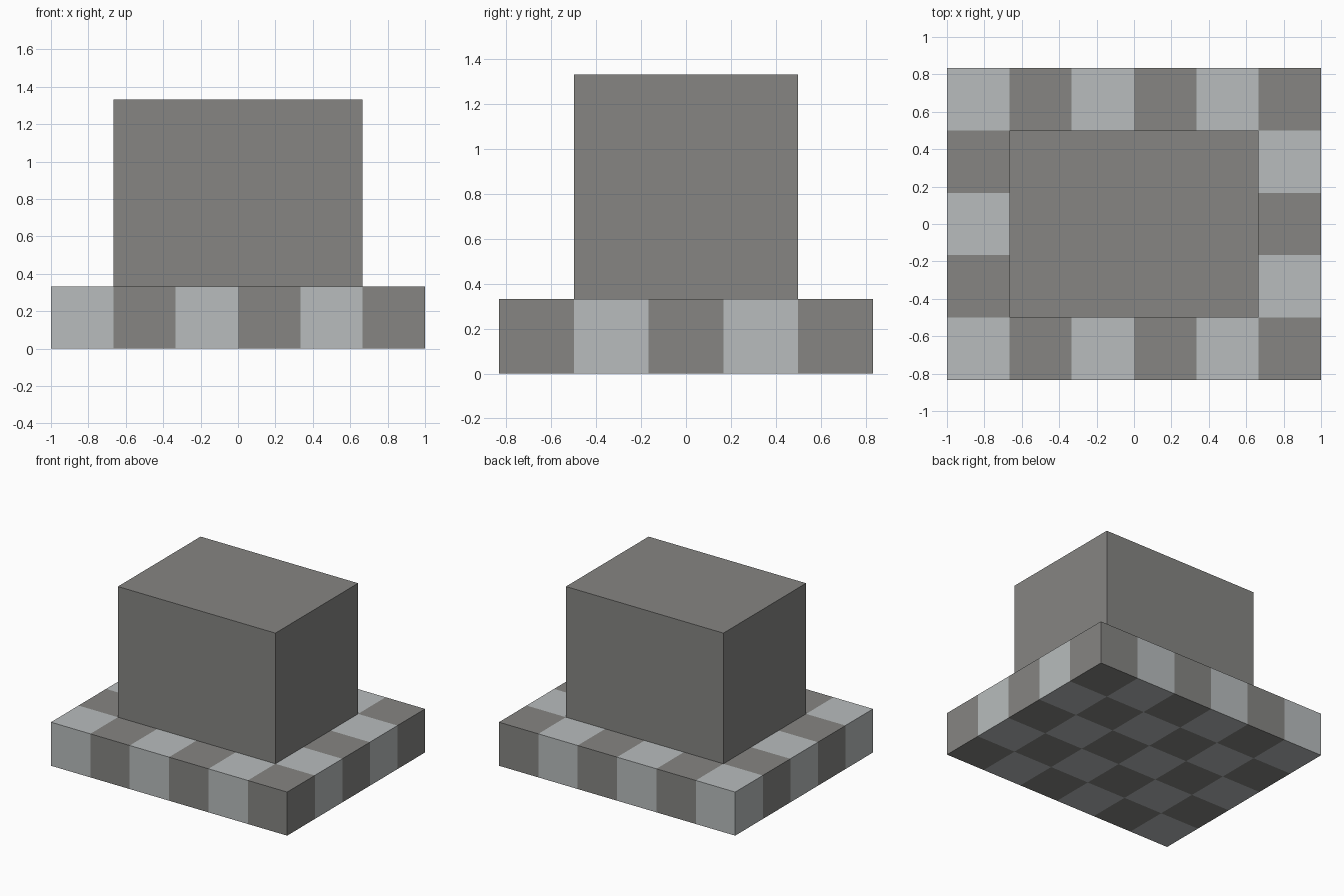
import bpy, bmesh, math

cube = bpy.data.objects.get("Cube")
if cube:
    bpy.data.objects.remove(cube, do_unlink=True)

TILE = 1 / 3
COLS, ROWS = 6, 5


def make_material(name, colour):
    mat = bpy.data.materials.new(name)
    mat.use_nodes = True
    mat.diffuse_color = colour
    mat.node_tree.nodes["Principled BSDF"].inputs["Base Color"].default_value = colour
    return mat


def add_object(name, bm, materials):
    mesh = bpy.data.meshes.new(name)
    bm.to_mesh(mesh)
    bm.free()
    for mat in materials:
        mesh.materials.append(mat)
    obj = bpy.data.objects.new(name, mesh)
    bpy.context.collection.objects.link(obj)
    return obj


def block(cols, rows, z, height):
    """Closed slab whose faces are divided into square tiles."""
    bm = bmesh.new()
    bmesh.ops.create_grid(bm, x_segments=cols, y_segments=rows, size=0.5)
    for v in bm.verts:
        v.co = (v.co.x * cols * TILE, v.co.y * rows * TILE, z)
    top = bmesh.ops.extrude_face_region(bm, geom=bm.faces[:], use_keep_orig=True)["geom"]
    raised = [g for g in top if isinstance(g, bmesh.types.BMVert)]
    bmesh.ops.translate(bm, verts=raised, vec=(0, 0, height))
    bmesh.ops.recalc_face_normals(bm, faces=bm.faces)
    return bm


light = make_material("light grey", (0.48, 0.505, 0.509, 1))
dark = make_material("dark grey", (0.237, 0.235, 0.225, 1))

# Chequered base: colour alternates by tile, found just inside each face
bm = block(COLS, ROWS, 0, TILE)
for face in bm.faces:
    inside = face.calc_center_median() - face.normal * TILE / 4
    col = math.floor(inside.x / TILE + COLS / 2)
    row = math.floor(inside.y / TILE + ROWS / 2)
    face.material_index = (col + row) % 2
add_object("chequered_base", bm, [light, dark])

# Plain block on top
bm = bmesh.new()
bmesh.ops.create_cube(bm, size=1)
bmesh.ops.scale(bm, verts=bm.verts, vec=(4 * TILE, 3 * TILE, 3 * TILE))
bmesh.ops.translate(bm, verts=bm.verts, vec=(0, 0, TILE + 0.5))
add_object("upper_block", bm, [dark])
